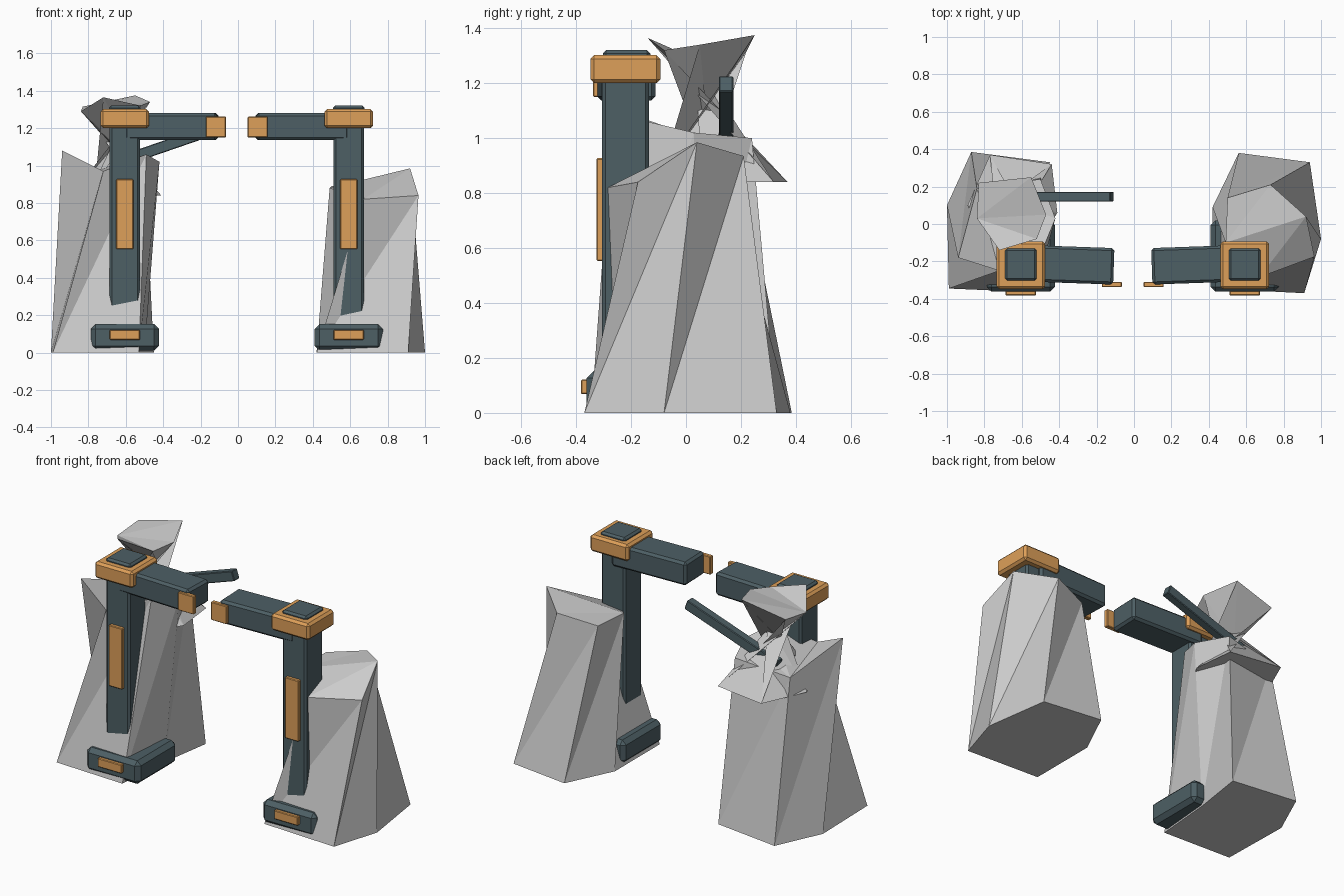
import bpy, bmesh, math
from mathutils import Matrix, Vector

if "Cube" in bpy.data.objects:
    bpy.data.objects.remove(bpy.data.objects["Cube"])


def material(name, color):
    m = bpy.data.materials.new(name)
    m.diffuse_color = (*color, 1)
    m.use_nodes = True
    m.node_tree.nodes["Principled BSDF"].inputs["Base Color"].default_value = m.diffuse_color
    return m


DARK = material("dark_metal", (0.075, 0.115, 0.13))
ORANGE = material("orange_trim", (0.73, 0.35, 0.10))


def finish(bm, name, mat=None):
    bmesh.ops.recalc_face_normals(bm, faces=bm.faces)
    me = bpy.data.meshes.new(name)
    bm.to_mesh(me)
    bm.free()
    ob = bpy.data.objects.new(name, me)
    bpy.context.collection.objects.link(ob)
    if mat:
        me.materials.append(mat)
    return ob


def box(name, lo, hi, mat, bevel=0.01, rot=None):
    """Bevelled box between two corners, optionally rotated about its centre."""
    lo, hi = Vector(lo), Vector(hi)
    bm = bmesh.new()
    bmesh.ops.create_cube(bm, size=1)
    bmesh.ops.scale(bm, vec=[abs(d) for d in hi - lo], verts=bm.verts)
    bmesh.ops.bevel(bm, geom=bm.edges[:], offset=bevel, segments=1,
                    affect='EDGES', clamp_overlap=True)
    if rot:
        bmesh.ops.rotate(bm, matrix=Matrix.Rotation(*rot), verts=bm.verts)
    bmesh.ops.translate(bm, vec=(lo + hi) / 2, verts=bm.verts)
    return finish(bm, name, mat)


def rock(name, base, top, shift=0):
    """Faceted rock: two six-sided rings joined with a twist of `shift` steps."""
    bm = bmesh.new()
    b = [bm.verts.new(p) for p in base]
    t = [bm.verts.new(p) for p in top]
    n = len(b)
    for i in range(n):
        j = (i + 1) % n
        ti, tj = t[(i + shift) % n], t[(j + shift) % n]
        bm.faces.new((b[i], b[j], tj))
        bm.faces.new((b[i], tj, ti))
    bm.faces.new(b[::-1])
    cap = bm.faces.new(t)
    bmesh.ops.triangulate(bm, faces=[cap])
    return finish(bm, name)


# Rock pillars, rings listed counter-clockwise
rock("left_rock",
     [(-1.0, 0.10, 0), (-0.99, -0.345, 0), (-0.53, -0.365, 0),
      (-0.50, 0.0, 0), (-0.45, 0.33, 0), (-0.87, 0.385, 0)],
     [(-0.94, -0.18, 1.08), (-0.72, -0.25, 0.97), (-0.49, -0.14, 1.06),
      (-0.42, 0.03, 1.02), (-0.50, 0.24, 1.0), (-0.84, 0.19, 0.95)])
rock("right_rock",
     [(0.42, -0.345, 0), (0.91, -0.37, 0), (1.0, -0.08, 0),
      (0.94, 0.33, 0), (0.56, 0.38, 0), (0.42, 0.09, 0)],
     [(0.67, -0.285, 0.82), (0.965, -0.175, 0.84), (0.92, 0.04, 0.985),
      (0.73, 0.21, 0.935), (0.50, 0.14, 0.89), (0.49, -0.10, 0.88)])

# Strongly twisted, pinched boulder on the left pillar
rock("twisted_boulder",
     [(-0.89, 0.10, 0.84), (-0.80, -0.10, 0.84), (-0.52, -0.12, 0.84),
      (-0.41, 0.06, 0.84), (-0.44, 0.32, 0.84), (-0.77, 0.37, 0.84)],
     [(-0.84, 0.03, 1.29), (-0.72, -0.14, 1.365), (-0.52, -0.08, 1.32),
      (-0.47, 0.05, 1.34), (-0.55, 0.25, 1.375), (-0.83, 0.22, 1.315)],
     shift=2)

# Metal frame on each side; s points outward from the gap
for side, cx, s in (("left", -0.605, -1), ("right", 0.592, 1)):
    def part(name, a, b, y0, y1, z0, z1, mat, bevel, rot=None):
        xs = sorted((cx - s * a, cx - s * b))
        return box(f"{side}_{name}", (xs[0], y0, z0), (xs[1], y1, z1),
                   mat, bevel, rot)

    part("post", -0.081, 0.081, -0.305, -0.135, 0.06, 1.25, DARK, 0.012)
    part("post_cap", -0.085, 0.085, -0.303, -0.13, 1.22, 1.32, DARK, 0.012)
    part("collar", -0.13, 0.13, -0.348, -0.093, 1.20, 1.302, ORANGE, 0.014)
    part("post_strip", -0.046, 0.046, -0.326, -0.295, 0.553, 0.927, ORANGE, 0.004)
    part("foot", -0.182, 0.182, -0.362, 0.02, 0.01, 0.152, DARK, 0.025)
    part("foot_tab", -0.081, 0.081, -0.382, -0.345, 0.068, 0.122, ORANGE, 0.004)
    # Broken cross beam and its tip plate
    part("beam", 0.0, 0.497, -0.315, -0.12, 1.137, 1.28, DARK, 0.014,
         (math.radians(2 * s), 3, 'Z'))
    part("beam_tip", 0.433, 0.54, -0.338, -0.31, 1.15, 1.262, ORANGE, 0.004)

# Slanted loose bar behind the left beam
box("loose_bar", (-0.75, 0.12, 1.062), (-0.10, 0.172, 1.122), DARK, 0.004,
    (math.radians(-19), 3, 'Y'))
